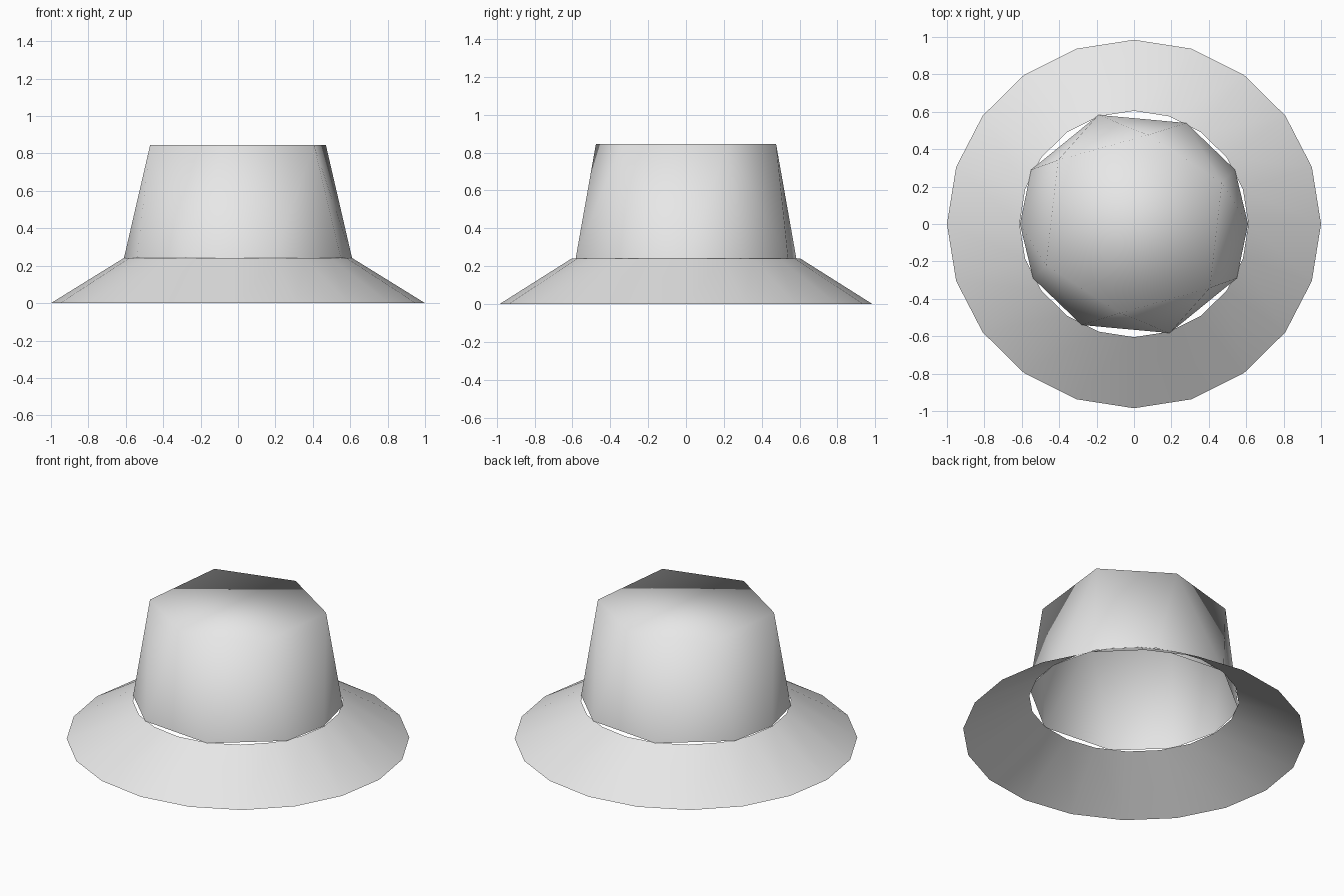
import bpy, bmesh, math

if "Cube" in bpy.data.objects:
    bpy.data.objects.remove(bpy.data.objects["Cube"])

felt = bpy.data.materials.new("light grey felt")
felt.diffuse_color = (0.8, 0.8, 0.8, 1)
felt.use_nodes = True
felt.node_tree.nodes["Principled BSDF"].inputs["Base Color"].default_value = felt.diffuse_color


def finish(bm, name):
    """Turn a bmesh into a fully smooth-shaded object."""
    bmesh.ops.recalc_face_normals(bm, faces=bm.faces)
    for f in bm.faces:
        f.smooth = True
    me = bpy.data.meshes.new(name)
    bm.to_mesh(me)
    bm.free()
    me.materials.append(felt)
    ob = bpy.data.objects.new(name, me)
    bpy.context.collection.objects.link(ob)
    return ob


# Brim: open sloping ring with 20 sides
SIDES = 20
bm = bmesh.new()
rings = []
for rx, ry, z in ((1.0, 0.985, 0.0), (0.612, 0.605, 0.24)):
    rings.append([bm.verts.new((rx * math.cos(2 * math.pi * i / SIDES),
                                ry * math.sin(2 * math.pi * i / SIDES), z))
                  for i in range(SIDES)])
for i in range(SIDES):
    j = (i + 1) % SIDES
    bm.faces.new((rings[0][i], rings[0][j], rings[1][j], rings[1][i]))
brim = finish(bm, "brim")
if sum(p.normal.z for p in brim.data.polygons) < 0:
    brim.data.flip_normals()

# Crown: ten-sided open base rising to a six-sided flat top,
# each half repeated by a half turn
base_half = [(0.55, -0.29), (0.61, 0.0), (0.54, 0.29), (0.28, 0.54), (-0.19, 0.583)]
top_half = [(0.47, 0.22), (0.075, 0.476), (-0.406, 0.342)]


def full_turn(bm, half, z):
    pts = half + [(-x, -y) for x, y in half]
    return [bm.verts.new((x, y, z)) for x, y in pts]


bm = bmesh.new()
base = full_turn(bm, base_half, 0.24)
top = full_turn(bm, top_half, 0.845)
bm.faces.new(top)
for h in (0, 1):
    b = [base[(5 * h + i) % 10] for i in range(6)]
    t = [top[(3 * h + i - 1) % 6] for i in range(4)]
    for tri in ((b[0], b[1], t[0]), (t[0], b[1], t[1]), (b[1], b[2], t[1]),
                (b[2], b[3], t[1]), (t[1], b[3], t[2]), (b[3], b[4], t[2]),
                (t[2], b[4], t[3]), (b[4], b[5], t[3])):
        bm.faces.new(tri)
crown = finish(bm, "crown")
if crown.data.polygons[0].normal.z < 0:
    crown.data.flip_normals()
